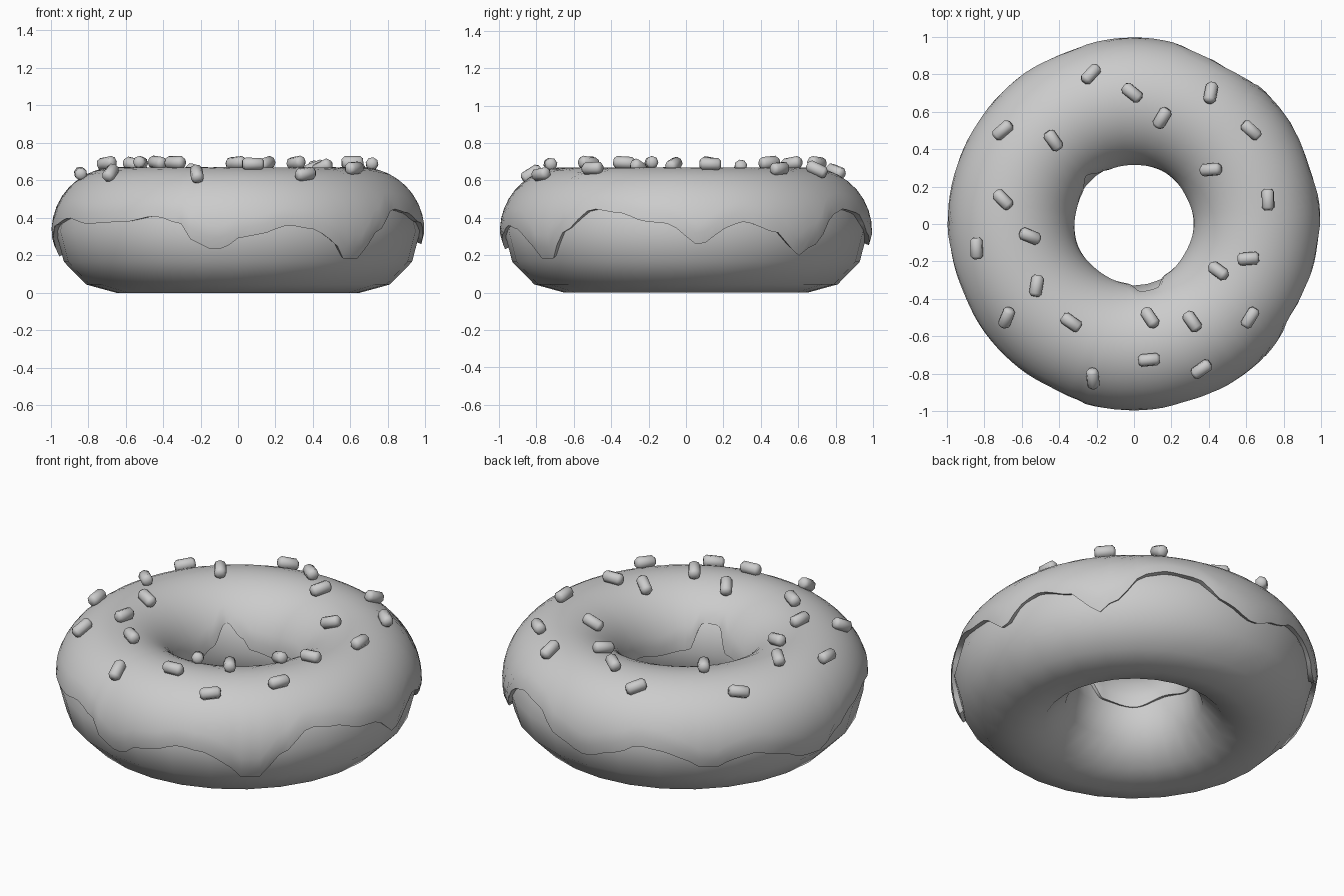
import bpy, bmesh, math
from mathutils import Vector, Matrix

if "Cube" in bpy.data.objects:
    bpy.data.objects.remove(bpy.data.objects["Cube"])

ZC = 0.33  # height of the ring's centre line

# (angle in degrees, height) along the icing's outer and inner drip lines
OUTER = [(0, .30), (4, .25), (7, .27), (11, .34), (18, .38), (30, .32), (34, .26), (38, .19),
         (44, .25), (54, .42), (60, .45), (70, .43), (80, .31), (91, .25), (102, .31),
         (110, .37), (117, .35), (124, .31), (129, .255), (135, .245), (140, .29),
         (147, .31), (156, .27), (167, .20), (174, .19), (181, .29), (189, .36),
         (203, .40), (215, .37), (232, .38), (243, .41), (252, .37), (256, .27),
         (262, .23), (265, .23), (270, .29), (276, .31), (286, .36), (294, .34),
         (301, .28), (306, .18), (312, .18), (318, .32), (329, .45), (338, .43),
         (348, .38), (355, .37)]
INNER = [(0, .36), (30, .33), (60, .38), (90, .33), (112, .35), (122, .42), (135, .50),
         (150, .38), (165, .33), (200, .38), (230, .33), (262, .36), (276, .50),
         (290, .50), (302, .35), (330, .33)]


def drip(table, deg):
    """Smooth periodic interpolation of a drip line."""
    pts = table + [(table[0][0] + 360, table[0][1])]
    for (a0, z0), (a1, z1) in zip(pts, pts[1:]):
        if a0 <= deg <= a1:
            t = (deg - a0) / (a1 - a0)
            return z0 + (z1 - z0) * t * t * (3 - 2 * t)


def ring_point(u, a, R, rh, rv):
    r = R + rh * math.cos(a)
    return (r * math.cos(u), r * math.sin(u), ZC + rv * math.sin(a))


def finish(name, bm, angle=180):
    bmesh.ops.recalc_face_normals(bm, faces=bm.faces)
    me = bpy.data.meshes.new(name)
    bm.to_mesh(me)
    bm.free()
    ob = bpy.data.objects.new(name, me)
    bpy.context.collection.objects.link(ob)
    bpy.ops.object.select_all(action='DESELECT')
    ob.select_set(True)
    bpy.context.view_layer.objects.active = ob
    bpy.ops.object.shade_smooth_by_angle(angle=math.radians(angle))
    return ob


# Dough ring
bm = bmesh.new()
NU, NV = 28, 12
rows = [[bm.verts.new(ring_point(2 * math.pi * i / NU, 2 * math.pi * j / NV, .65, .322, .33))
         for j in range(NV)] for i in range(NU)]
for i in range(NU):
    for j in range(NV):
        n, k = (i + 1) % NU, (j + 1) % NV
        bm.faces.new((rows[i][j], rows[n][j], rows[n][k], rows[i][k]))
finish("dough", bm)

# Icing shell: thick lip along both drip lines, tucked into the dough at the ends
bm = bmesh.new()
NU, NV = 120, 18
rows = []
for i in range(NU):
    deg = 360 * i / NU
    u = math.radians(deg)
    a0 = math.asin((drip(OUTER, deg) - ZC) / .34)
    a1 = math.pi - math.asin((drip(INNER, deg) - ZC) / .34)
    col = [bm.verts.new(ring_point(u, a0 + .03, .65, .30, .30))]
    for j in range(NV + 1):
        a = a0 + (a1 - a0) * j / NV
        lip = -.008 if j in (0, NV) else 0
        col.append(bm.verts.new(ring_point(u, a, .652, .343 + lip, .34 + lip)))
    col.append(bm.verts.new(ring_point(u, a1 - .03, .65, .30, .30)))
    rows.append(col)
for i in range(NU):
    n = (i + 1) % NU
    for j in range(NV + 2):
        bm.faces.new((rows[i][j], rows[n][j], rows[n][j + 1], rows[i][j + 1]))
finish("icing", bm, 50)

# Sprinkles: (x, y, heading in degrees), laid flat on the icing
SPRINKLES = [(-.23, .80, 55), (-.01, .70, -40), (.15, .565, 60), (.41, .70, 75),
             (.625, .50, -40), (-.70, .50, 35), (-.43, .445, -55), (.41, .29, 10),
             (-.70, .13, -45), (.715, .13, 90), (-.555, -.065, -20), (-.84, -.13, 90),
             (-.52, -.33, 80), (.45, -.25, -35), (.61, -.185, 5), (-.68, -.50, 60),
             (-.335, -.525, -35), (-.22, -.825, 90), (.085, -.50, -60), (.31, -.52, -55),
             (.62, -.50, 60), (.36, -.775, 40), (.08, -.725, 5)]
bm = bmesh.new()
for x, y, h in SPRINKLES:
    r = math.hypot(x, y)
    d = r - .65
    lift = math.sqrt(.366 ** 2 - d * d)
    nrm = Vector((x / r * d, y / r * d, lift)).normalized()
    head = Vector((math.cos(math.radians(h)), math.sin(math.radians(h)), 0))
    axis = (head - nrm * head.dot(nrm)).normalized()
    side = nrm.cross(axis)
    mat = Matrix((side, nrm, axis)).transposed().to_4x4()
    mat.translation = (x, y, ZC + lift)
    # rounded pellet from stacked rings
    rings = []
    for z, rad in ((-.057, .02), (-.042, .034), (.042, .034), (.057, .02)):
        rings.append([bm.verts.new(mat @ Vector((rad * math.cos(k * math.pi / 4),
                                                 rad * math.sin(k * math.pi / 4), z)))
                      for k in range(8)])
    for lo, hi in zip(rings, rings[1:]):
        for k in range(8):
            m = (k + 1) % 8
            bm.faces.new((lo[k], lo[m], hi[m], hi[k]))
    bm.faces.new(rings[0][::-1])
    bm.faces.new(rings[-1])
finish("sprinkles", bm, 60)
